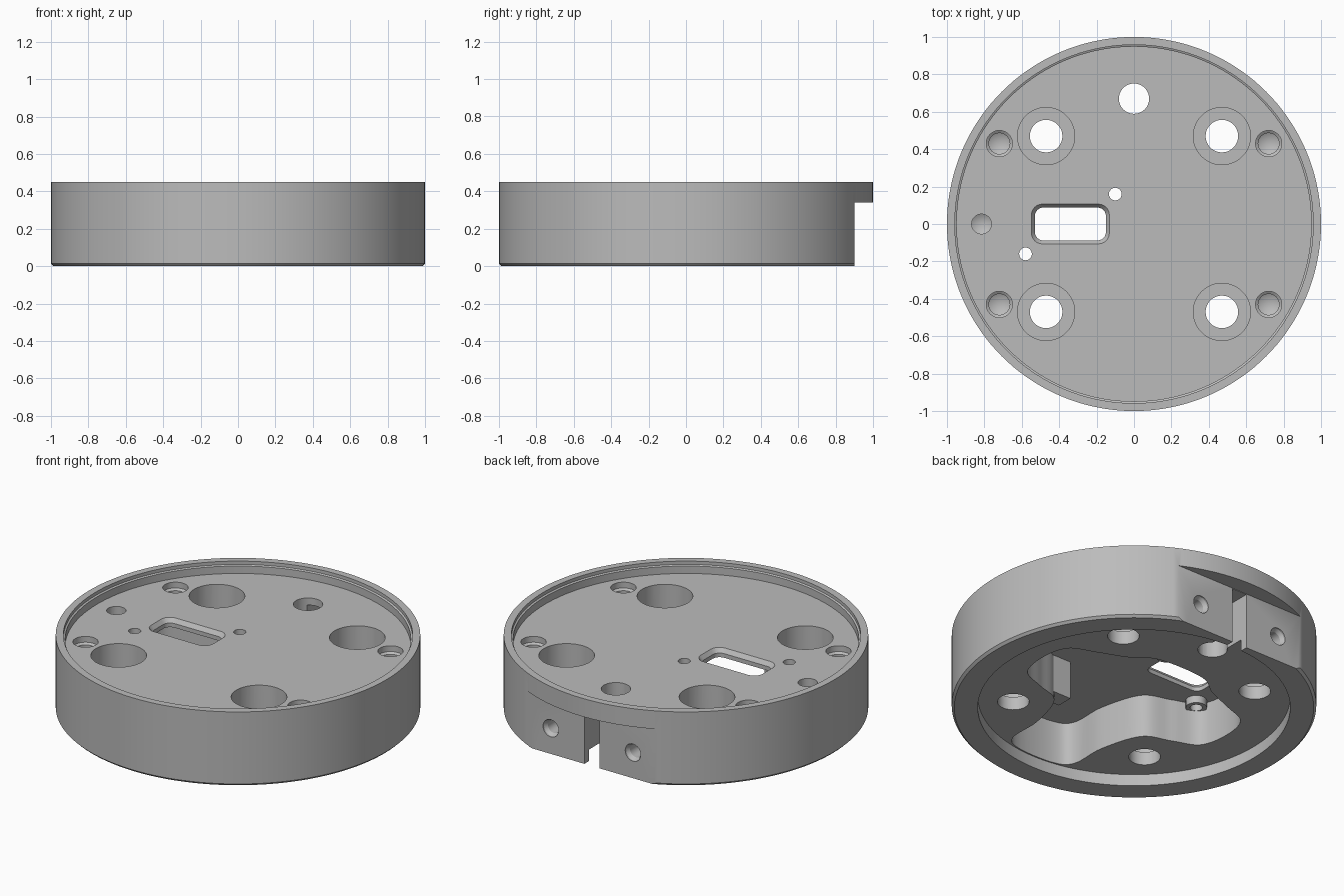
import bpy, bmesh, math
from mathutils import Vector, Matrix

cube = bpy.data.objects.get("Cube")
if cube:
    bpy.data.objects.remove(cube, do_unlink=True)

grey = bpy.data.materials.new("plain grey")
grey.use_nodes = True
grey.diffuse_color = (0.5, 0.5, 0.5, 1)
grey.node_tree.nodes["Principled BSDF"].inputs["Base Color"].default_value = (0.5, 0.5, 0.5, 1)

FLOOR, CEILING, BOSS, TOP = 0.38, 0.33, 0.07, 0.45


def finish(name, bm):
    bmesh.ops.remove_doubles(bm, verts=bm.verts, dist=1e-5)
    bmesh.ops.recalc_face_normals(bm, faces=bm.faces)
    mesh = bpy.data.meshes.new(name)
    bm.to_mesh(mesh)
    bm.free()
    mesh.materials.append(grey)
    ob = bpy.data.objects.new(name, mesh)
    bpy.context.collection.objects.link(ob)
    return ob


def lathe(name, profile, steps=40, at=(0, 0, 0), turn=None, closed=False):
    """Revolve (radius, height) points around the z axis."""
    bm = bmesh.new()
    vs = [bm.verts.new((r, 0, z)) for r, z in profile]
    pairs = list(zip(vs, vs[1:])) + ([(vs[-1], vs[0])] if closed else [])
    edges = [bm.edges.new(p) for p in pairs]
    bmesh.ops.spin(bm, geom=vs + edges, cent=(0, 0, 0), axis=(0, 0, 1),
                   angle=math.tau, steps=steps, use_duplicate=False)
    bmesh.ops.remove_doubles(bm, verts=bm.verts, dist=1e-5)
    m = Matrix.Translation(at) @ (turn or Matrix())
    bmesh.ops.transform(bm, matrix=m, verts=bm.verts)
    return finish(name, bm)


def prism(name, bottom, top, z0, z1):
    """Join two outlines of equal length with straight sides."""
    bm = bmesh.new()
    a = [bm.verts.new((x, y, z0)) for x, y in bottom]
    b = [bm.verts.new((x, y, z1)) for x, y in top]
    bm.faces.new(a)
    bm.faces.new(b)
    n = len(a)
    for i in range(n):
        bm.faces.new((a[i], a[(i + 1) % n], b[(i + 1) % n], b[i]))
    return finish(name, bm)


def box(name, x0, x1, y0, y1, z0, z1):
    pts = [(x0, y0), (x1, y0), (x1, y1), (x0, y1)]
    return prism(name, pts, pts, z0, z1)


def rounded_rect(cx, cy, hx, hy, r):
    pts = []
    for k, (sx, sy) in enumerate([(1, 1), (-1, 1), (-1, -1), (1, -1)]):
        for i in range(7):
            a = math.radians(90 * k + 15 * i)
            pts.append((cx + sx * (hx - r) + r * math.cos(a), cy + sy * (hy - r) + r * math.sin(a)))
    return pts


def smooth_loop(points, steps=8):
    """Closed Catmull-Rom curve through the points."""
    p = [Vector(q) for q in points]
    n, out = len(p), []
    for i in range(n):
        a, b, c, d = p[i - 1], p[i], p[(i + 1) % n], p[(i + 2) % n]
        for s in range(steps):
            t = s / steps
            out.append(0.5 * (2 * b + (c - a) * t + (2 * a - 5 * b + 4 * c - d) * t * t
                              + (3 * b - a - 3 * c + d) * t ** 3))
    return out


def cut(target, cutter):
    mod = target.modifiers.new("cut", "BOOLEAN")
    mod.operation = "DIFFERENCE"
    mod.solver = "EXACT"
    mod.object = cutter
    bpy.context.view_layer.objects.active = target
    bpy.ops.object.modifier_apply(modifier=mod.name)
    bpy.data.objects.remove(cutter, do_unlink=True)


# Round housing with a rimmed top and a shallow recess below
body = lathe("housing", [
    (0, FLOOR), (0.948, FLOOR), (0.948, 0.425), (0.958, 0.43), (0.958, TOP), (1, TOP),
    (1, 0.014), (0.986, 0), (0.857, 0), (0.857, BOSS), (0, BOSS)], steps=144)

# Wavy underside cavity that leaves four corner bosses
half = [(0.12, -0.84), (0.22, -0.77), (0.23, -0.55), (0.31, -0.31), (0.47, -0.24), (0.62, -0.17),
        (0.66, 0), (0.62, 0.17), (0.47, 0.24), (0.3, 0.31), (0.15, 0.4)]
outline = smooth_loop(half + [(-x, y) for x, y in reversed(half)])
cut(body, prism("cavity", outline, outline, 0.02, CEILING))

# Flat at the back and the clamp slit
cut(body, box("back_flat", -0.7, 0.7, 0.9, 1.2, -0.1, 0.34))
cut(body, box("clamp_slit", -0.05, 0.05, 0.67, 1.2, -0.1, 0.337))
cut(body, lathe("cable_hole", [(0, 0.6), (0.081, 0.6), (0.081, -0.1), (0, -0.1)]))

# Counterbored bolt holes and blind magnet holes in the corners
for sx in (-1, 1):
    for sy in (-1, 1):
        cut(body, lathe("bolt_hole", [(0, 0.6), (0.153, 0.6), (0.153, 0.15), (0.087, 0.15),
                                      (0.087, -0.1), (0, -0.1)], 48, (sx * 0.47, sy * 0.47, 0)))
        cut(body, lathe("blind_hole", [(0, 0.5), (0.07, 0.5), (0.07, 0.345), (0.056, 0.335),
                                       (0.056, 0.2), (0, 0.17)], 32, (sx * 0.72, sy * 0.43, 0)))
    # Clamp screw holes in the back flat
    cut(body, lathe("screw_hole", [(0, 0.1), (0.052, 0.1), (0.052, -0.01), (0.04, -0.03),
                                   (0.04, -0.2), (0, -0.22)], 32, (sx * 0.275, 0.9, 0.155),
                    Matrix.Rotation(-math.pi / 2, 4, "X")))
cut(body, lathe("index_hole", [(0, 0.5), (0.053, 0.5), (0.053, 0.26), (0, 0.23)], 32, (-0.815, 0, 0)))

# Through hole for the cable near the back rim
cut(body, lathe("cable_hole", [(0, 0.6), (0.081, 0.6), (0.081, -0.1), (0, -0.1)], 40, (0, 0.67, 0)))

# Plug the centre opening cleanly with a matching floor disc
lathe("centre_floor", [(0, FLOOR), (0.081, FLOOR), (0.081, CEILING), (0, CEILING)])

# Connector slot with a chamfered edge
slot = rounded_rect(-0.34, 0, 0.19, 0.088, 0.045)
wide = rounded_rect(-0.34, 0, 0.21, 0.108, 0.06)
cut(body, prism("slot", slot, slot, 0.2, 0.5))
cut(body, prism("slot_chamfer", slot, wide, FLOOR - 0.025, FLOOR + 0.002))

# Small screw holes beside the slot with standoffs underneath
for x, y in [(-0.1, 0.16), (-0.58, -0.16)]:
    cut(body, lathe("small_hole", [(0, 0.5), (0.034, 0.5), (0.034, 0.2), (0, 0.2)], 24, (x, y, 0)))
    lathe("standoff", [(0.034, CEILING + 0.005), (0.058, CEILING + 0.005), (0.058, 0.285),
                       (0.034, 0.285)], 24, (x, y, 0), closed=True)

# Small stop block on the inner side of one boss
box("stop_block", 0.22, 0.34, -0.38, -0.28, 0.1, CEILING + 0.005)

# Smooth curves, crisp edges
for ob in bpy.context.scene.objects:
    ob.select_set(ob.type == "MESH")
bpy.context.view_layer.objects.active = body
bpy.ops.object.shade_smooth_by_angle(angle=math.radians(30))
